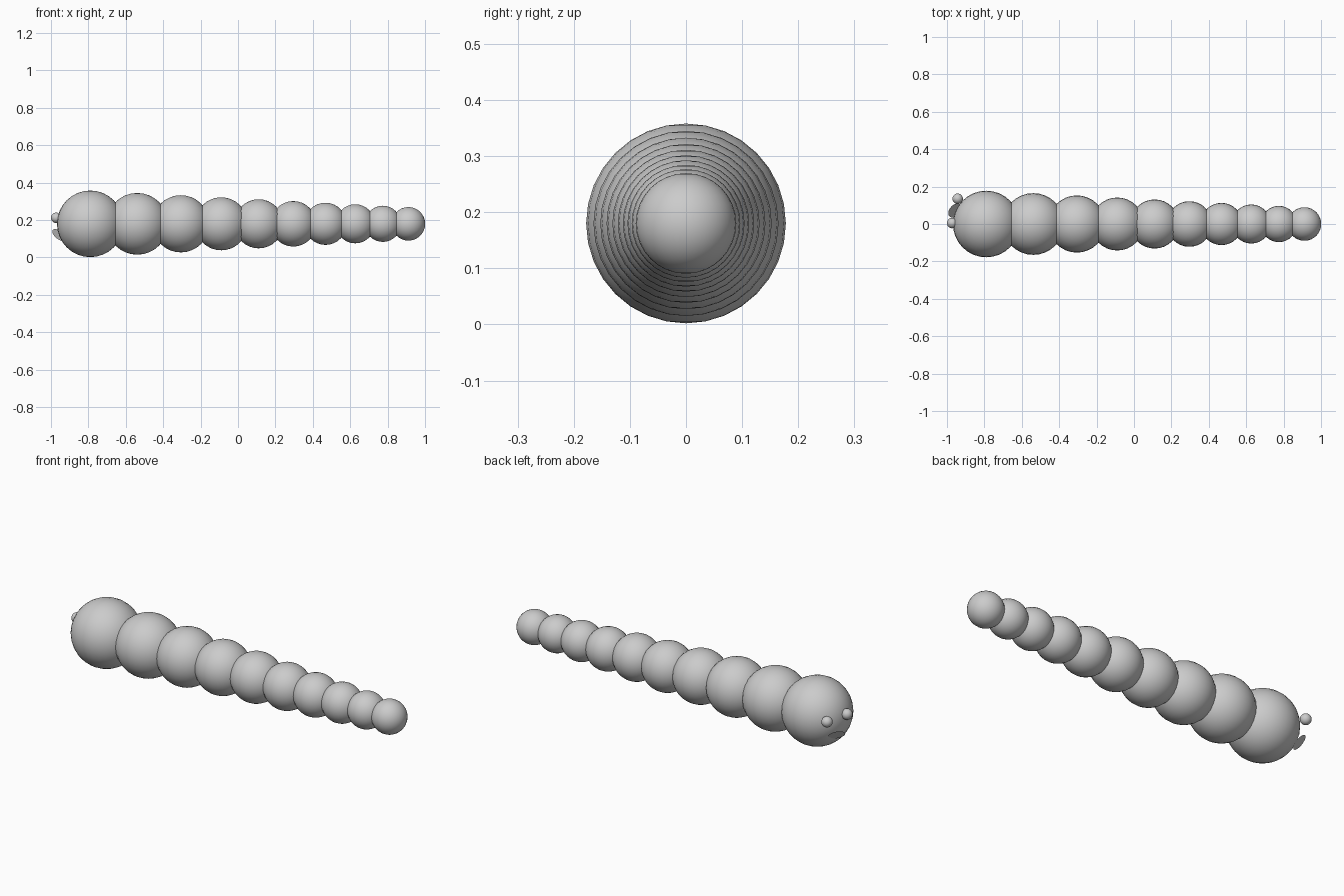
import bpy
from mathutils import Vector

if "Cube" in bpy.data.objects:
    bpy.data.objects.remove(bpy.data.objects["Cube"])


def material(name, value):
    m = bpy.data.materials.new(name)
    m.diffuse_color = (value, value, value, 1)
    m.use_nodes = True
    m.node_tree.nodes["Principled BSDF"].inputs["Base Color"].default_value = m.diffuse_color
    return m


grey = material("light grey", 0.6)


def ball(name, loc, radius, segments=32, rings=16):
    bpy.ops.mesh.primitive_uv_sphere_add(segments=segments, ring_count=rings,
                                         radius=radius, location=loc)
    ob = bpy.context.object
    ob.name = name
    ob.data.materials.append(grey)
    bpy.ops.object.shade_smooth()
    return ob


# body: head and nine segments, each smaller and closer than the last
x, radius, step, ratio = -0.79, 0.178, 0.2515, 0.9266
for i in range(10):
    ball("head" if i == 0 else f"body_segment_{i}", (x, 0, 0.18), radius)
    x += step
    radius *= ratio
    step *= ratio

# eyes, on the face that is turned slightly towards the back
ball("eye_left", (-0.972, 0.005, 0.212), 0.028)
ball("eye_right", (-0.943, 0.135, 0.212), 0.028)

# mouth: flat disc facing outward and down
normal = Vector((-0.55, 0.5, -0.67))
bpy.ops.mesh.primitive_circle_add(vertices=32, radius=0.043, fill_type='NGON',
                                  location=(-0.957, 0.072, 0.12))
mouth = bpy.context.object
mouth.name = "mouth"
mouth.rotation_euler = normal.to_track_quat('Z', 'Y').to_euler()
mouth.data.materials.append(grey)
